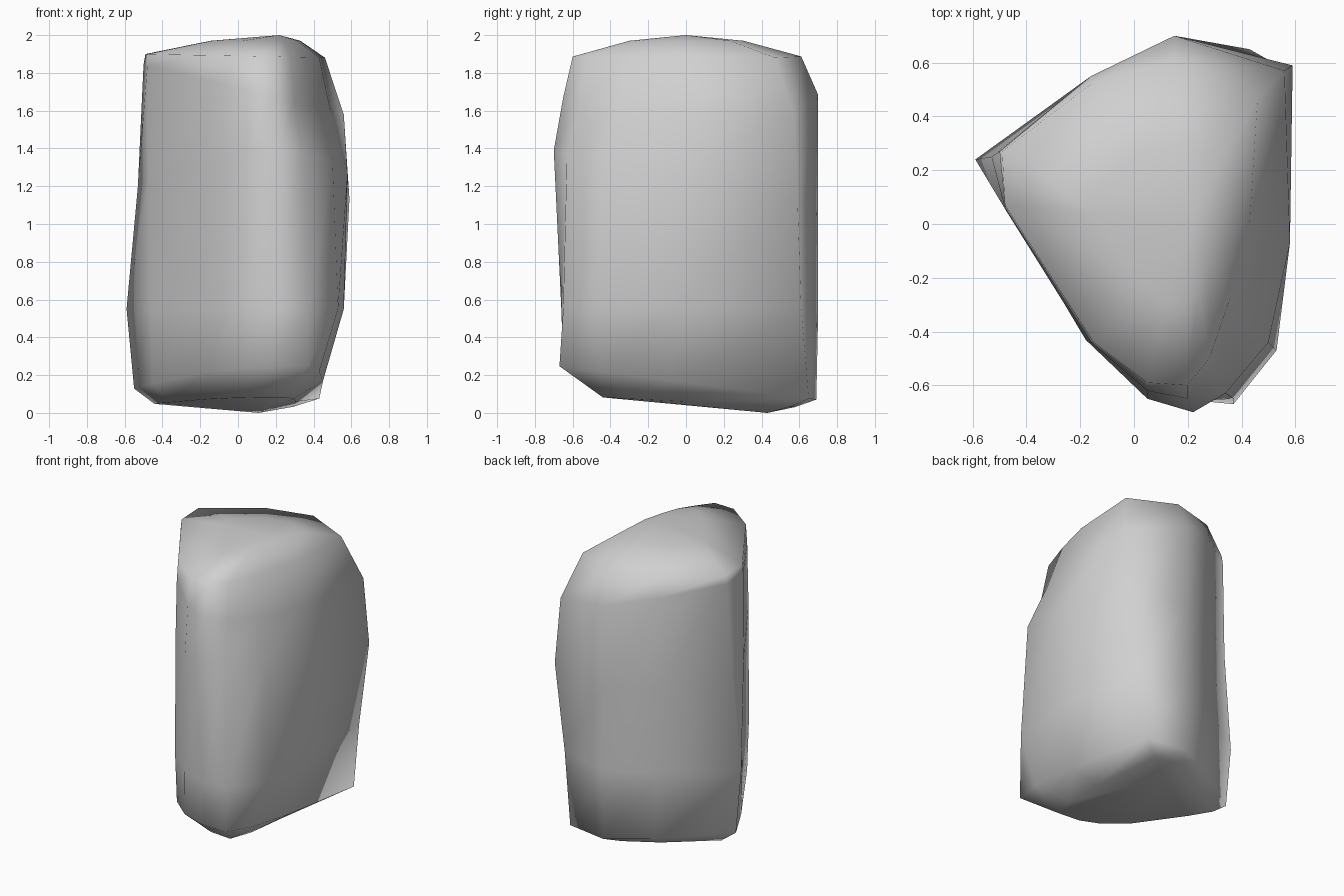
import bpy
import bmesh
from mathutils import Vector

default_cube = bpy.data.objects.get("Cube")
if default_cube:
    bpy.data.objects.remove(default_cube, do_unlink=True)

# Plain stone colour
stone = bpy.data.materials.new("stone_grey")
stone.use_nodes = True
stone_colour = (0.63, 0.63, 0.63, 1.0)
stone.diffuse_color = stone_colour
stone.node_tree.nodes["Principled BSDF"].inputs["Base Color"].default_value = stone_colour

# Cross-sections, each running from the sharp side edge round by the front
base = [(-.55, .24), (-.45, .04), (-.18, -.41), (-.01, -.57), (.16, -.65), (.37, -.67),
        (.43, -.45), (.45, -.07), (.43, .65), (.15, .69), (-.14, .54)]
belly = [(-.59, .24), (-.46, .04), (-.18, -.43), (.02, -.61), (.2, -.66), (.37, -.65),
         (.53, -.47), (.56, -.07), (.5, .61), (.15, .7), (-.16, .55)]
chest = [(-.53, .25), (-.47, .04), (-.17, -.44), (.05, -.65), (.22, -.7), (.34, -.63),
         (.5, -.44), (.58, -.07), (.59, .59), (.15, .7), (-.16, .55)]
shoulder = [(-.5, .27), (-.48, .06), (-.16, -.44), (.05, -.62), (.2, -.65), (.3, -.55),
            (.41, -.36), (.49, -.05), (.56, .57), (.15, .7), (-.16, .55)]
rim = [(-.49, .27), (-.48, .07), (-.15, -.44), (.05, -.59), (.2, -.6), (.28, -.5),
       (.36, -.27), (.43, 0), (.46, .47), (.15, .61), (-.16, .52)]


def shrink(section, centre, factor):
    """Pull a cross-section in towards a centre point."""
    middle = Vector(centre)
    return [middle.lerp(Vector(point), factor) for point in section]


def add_ring(bm, section, height, slope_x, slope_y):
    """Place a cross-section on a tilted plane."""
    return [bm.verts.new((x, y, height + slope_x * x + slope_y * y)) for x, y in section]


def bridge(bm, lower, upper):
    """Join two rings with a band of quads."""
    for i in range(len(lower)):
        j = (i + 1) % len(lower)
        bm.faces.new((lower[i], lower[j], upper[j], upper[i]))


def close_with_point(bm, ring, point):
    """Cap a ring with a fan of triangles."""
    tip = bm.verts.new(point)
    for i in range(len(ring)):
        bm.faces.new((ring[i], ring[(i + 1) % len(ring)], tip))


# Boulder body: tilted sections with a rounded underside and crown
levels = [
    (shrink(base, (-.12, .25), .75), .06, 0, -.05),
    (base, .16, 0, -.13),
    (belly, .55, 0, 0),
    (chest, 1.25, 0, -.2),
    (shoulder, 1.72, -.25, 0),
    (rim, 1.89, -.02, 0),
    (shrink(rim, (.2, 0), .5), 1.97, 0, 0),
]
bm = bmesh.new()
rings = [add_ring(bm, *level) for level in levels]
for lower, upper in zip(rings, rings[1:]):
    bridge(bm, lower, upper)
close_with_point(bm, rings[0], (.11, .43, 0))
close_with_point(bm, rings[-1], (.22, 0, 2))
bmesh.ops.recalc_face_normals(bm, faces=bm.faces[:])
for face in bm.faces:
    face.smooth = True

mesh = bpy.data.meshes.new("boulder")
bm.to_mesh(mesh)
bm.free()
mesh.materials.append(stone)
boulder = bpy.data.objects.new("boulder", mesh)
bpy.context.collection.objects.link(boulder)
